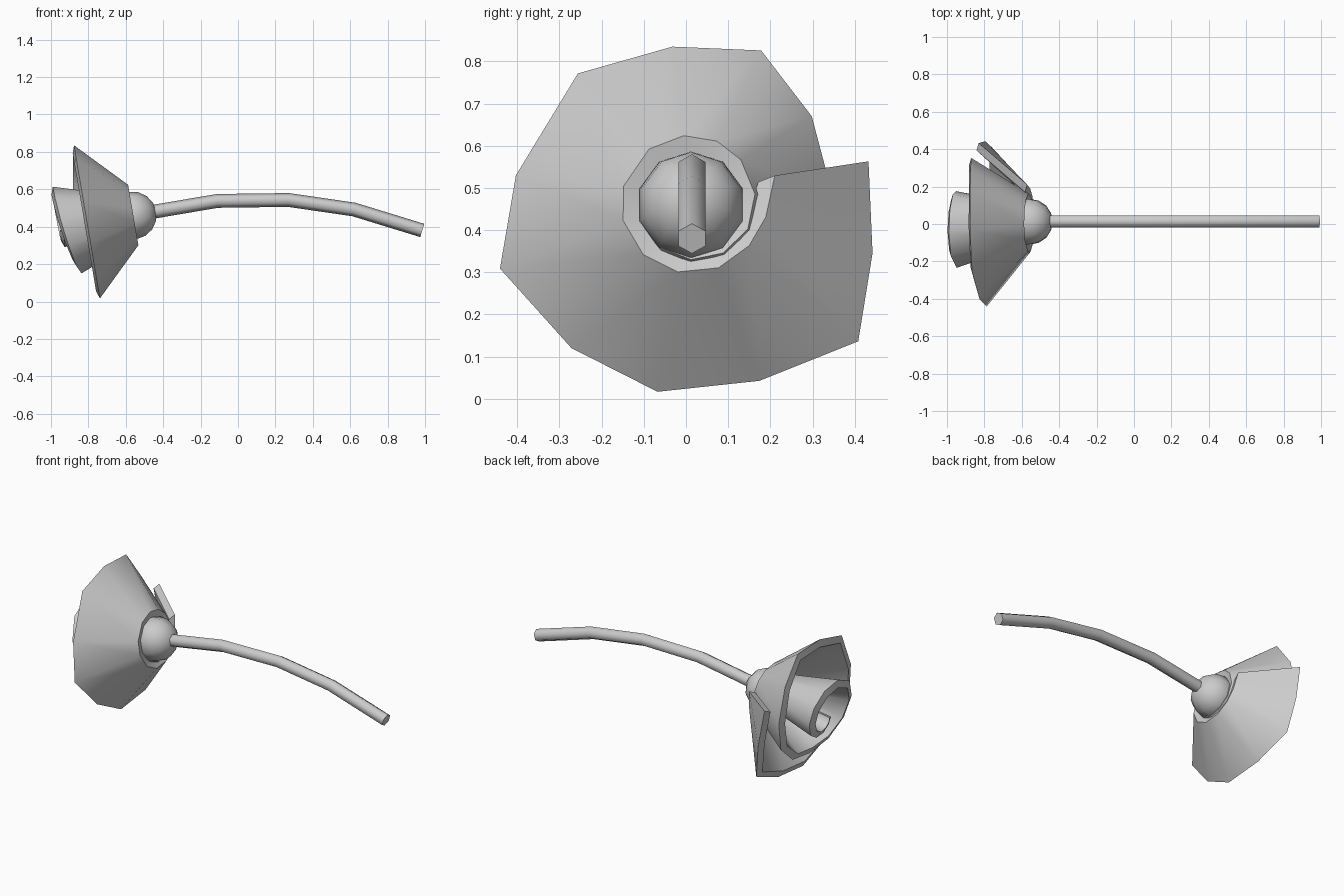
import bpy, bmesh
from math import radians, cos, sin, pi
from mathutils import Vector, Matrix

if "Cube" in bpy.data.objects:
    bpy.data.objects.remove(bpy.data.objects["Cube"])

# Flower axis: points toward -x and slightly down
AXIS = Vector((-0.986, 0, -0.167)).normalized()
SIDE = Vector((0, 1, 0))
UP = Vector((-0.167, 0, 0.986)).normalized() * 1.0
CENTRE = Vector((-0.56, 0.012, 0.462))


def make(name, bm, angle):
    bmesh.ops.recalc_face_normals(bm, faces=bm.faces)
    me = bpy.data.meshes.new(name)
    bm.to_mesh(me)
    bm.free()
    ob = bpy.data.objects.new(name, me)
    bpy.context.collection.objects.link(ob)
    bpy.ops.object.select_all(action='DESELECT')
    ob.select_set(True)
    bpy.context.view_layer.objects.active = ob
    bpy.ops.object.shade_smooth_by_angle(angle=radians(angle))
    return ob


def lerp_keys(keys, s):
    for (s0, v0), (s1, v1) in zip(keys, keys[1:]):
        if s <= s1:
            return v0 + (v1 - v0) * (s - s0) / (s1 - s0)
    return keys[-1][1]


def bridge(bm, rings):
    for a, b in zip(rings, rings[1:]):
        n = len(a)
        for i in range(n):
            bm.faces.new((a[i], a[(i + 1) % n], b[(i + 1) % n], b[i]))
    bm.faces.new(rings[0])
    bm.faces.new(rings[-1])


# Rolled petal sheet: a thick conical strip wound in a spiral, outer end first.
# Keys are (winding angle in degrees, value)
rim_r = [(0, .445), (29, .437), (55, .49), (86, .416), (120, .417), (152, .416),
         (185, .467), (214, .43), (252, .446), (283, .423), (311, .444),
         (337, .385), (370, .345), (470, .26), (610, .245), (740, .16), (830, .105), (900, .07)]
rim_h = [(0, .25), (310, .25), (375, .31), (470, .325), (560, .385), (610, .40), (900, .385)]
base_r = [(0, .21), (29, .18), (64, .167), (300, .165), (390, .15), (560, .115), (900, .06)]
angles = [0, 29, 55, 86, 120, 152, 185, 214, 252, 283, 311, 337] + list(range(370, 901, 33))
THICK = 0.042
bm = bmesh.new()
rings = []
for s in angles:
    t = radians(19 - s)
    out = SIDE * cos(t) + UP * sin(t)
    rt, rb, h = lerp_keys(rim_r, s), lerp_keys(base_r, s), lerp_keys(rim_h, s)
    thick = min(THICK, rb * 0.6)
    section = [(rb, 0), (rt, h), (rt - thick, h + 0.014), (rb - thick, 0.014)]
    rings.append([bm.verts.new(CENTRE + out * r + AXIS * a) for r, a in section])
bridge(bm, rings)
make("rolled_petals", bm, 40)

# Round bud base behind the petals
bm = bmesh.new()
rot = AXIS.to_track_quat('Z', 'Y').to_matrix().to_4x4()
bmesh.ops.create_uvsphere(bm, u_segments=10, v_segments=8, radius=0.128,
                          matrix=Matrix.Translation((-0.563, 0.012, 0.46)) @ rot)
make("bud_base", bm, 50)

# Bent six-sided stem
path = [(-0.50, .472), (-0.11, .538), (0.27, .543), (0.62, .492), (0.985, .38)]
pts = [Vector((x, 0.014, z)) for x, z in path]
bm = bmesh.new()
rings = []
for i, p in enumerate(pts):
    d = (pts[min(i + 1, 4)] - pts[max(i - 1, 0)]).normalized()
    up = SIDE.cross(d) * -1
    rings.append([bm.verts.new(p + (SIDE * sin(k * pi / 3) + up * cos(k * pi / 3)) * 0.037)
                  for k in range(6)])
bridge(bm, rings)
make("stem", bm, 61)
